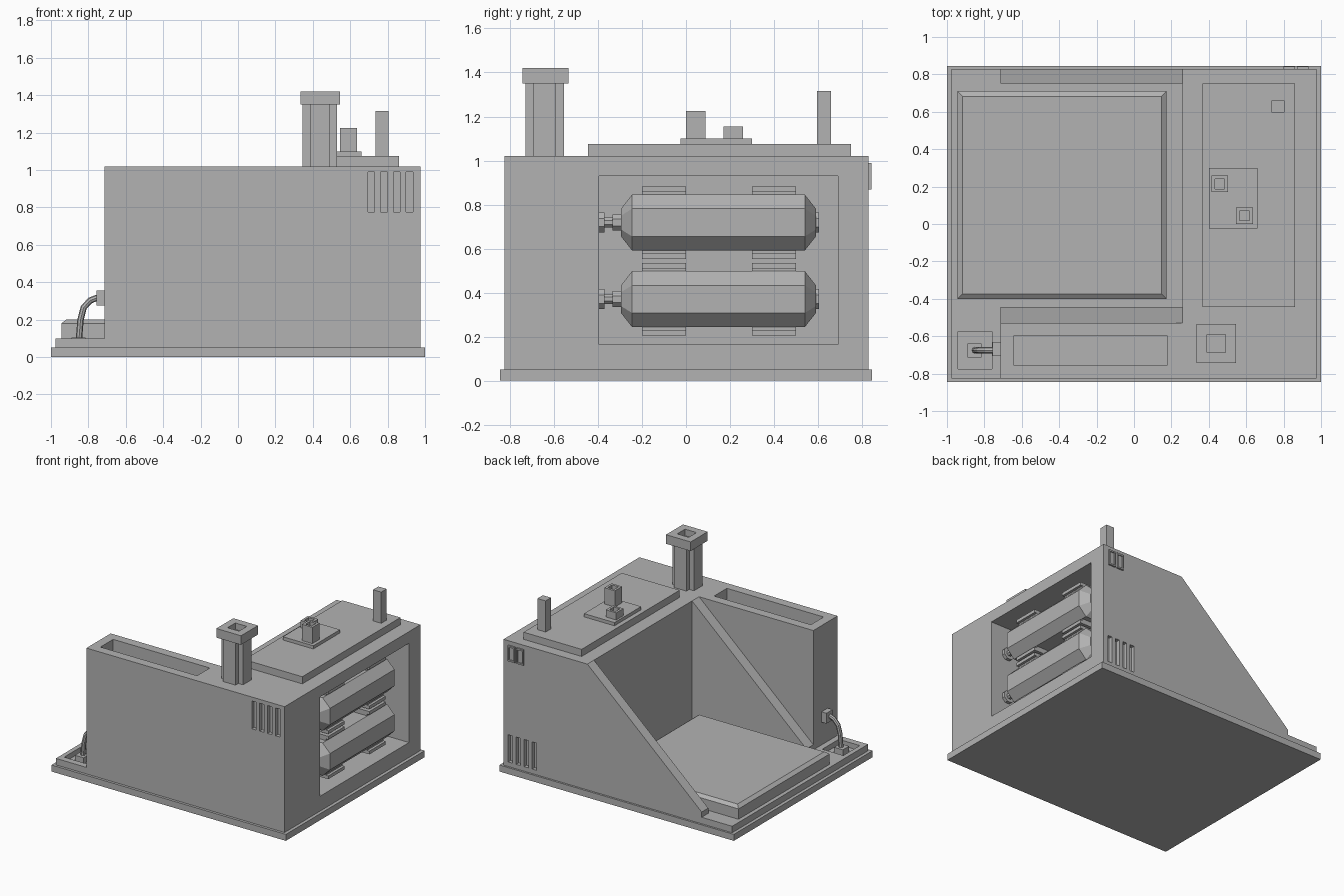
import bpy, bmesh, math
from mathutils import Vector

cube = bpy.data.objects.get("Cube")
if cube:
    bpy.data.objects.remove(cube, do_unlink=True)

grey = bpy.data.materials.new("plain_grey")
grey.use_nodes = True
colour = (0.45, 0.45, 0.45, 1)
grey.diffuse_color = colour
grey.node_tree.nodes["Principled BSDF"].inputs["Base Color"].default_value = colour


def finish(name, bm):
    bmesh.ops.recalc_face_normals(bm, faces=bm.faces)
    mesh = bpy.data.meshes.new(name)
    bm.to_mesh(mesh)
    bm.free()
    mesh.materials.append(grey)
    obj = bpy.data.objects.new(name, mesh)
    bpy.context.collection.objects.link(obj)
    return obj


def loft(name, rings):
    """Skin a list of equal-length point rings and cap both ends."""
    bm = bmesh.new()
    loops = [[bm.verts.new(p) for p in ring] for ring in rings]
    n = len(loops[0])
    for a, b in zip(loops, loops[1:]):
        for i in range(n):
            j = (i + 1) % n
            bm.faces.new((a[i], a[j], b[j], b[i]))
    bm.faces.new(loops[0])
    bm.faces.new(loops[-1])
    return finish(name, bm)


def rect(x, y, z, inset=0):
    (a, b), (c, d), i = x, y, inset
    return [(a + i, c + i, z), (b - i, c + i, z), (b - i, d - i, z), (a + i, d - i, z)]


def box(name, x, y, z):
    return loft(name, [rect(x, y, z[0]), rect(x, y, z[1])])


def hollow(name, x, y, z, rim, depth):
    """Box with a square well sunk into its top."""
    return loft(name, [rect(x, y, z[0]), rect(x, y, z[1]),
                       rect(x, y, z[1], rim), rect(x, y, z[1] - depth, rim)])


def prism(name, outline, y):
    return loft(name, [[(px, py, pz) for px, pz in outline] for py in y])


def cut(target, cutter):
    mod = target.modifiers.new("cut", "BOOLEAN")
    mod.operation = "DIFFERENCE"
    mod.solver = "EXACT"
    mod.object = cutter
    cutter.hide_render = True
    bpy.context.view_layer.objects.active = target
    bpy.ops.object.modifier_apply(modifier=mod.name)
    bpy.data.objects.remove(cutter, do_unlink=True)


# Base and low front step
box("base_slab", (-1, 1), (-0.845, 0.845), (0, 0.05))
step = box("side_step", (-0.975, -0.715), (-0.825, 0.83), (0.05, 0.1))
cut(step, box("well_cutter", (-0.94, -0.76), (-0.775, -0.575), (0.06, 0.2)))

# Main body: open bay with sloping cheek walls
body = box("main_body", (-0.715, 0.975), (-0.825, 0.83), (0.05, 1.02))
cut(body, box("bay_cutter", (-0.9, 0.26), (-0.445, 0.75), (0.1, 1.2)))
slope = (1.02 - 0.14) / (0.26 + 0.715)
cut(body, prism("slope_cutter",
                [(0.26 + 0.1, 1.02 + 0.1 * slope), (-0.9, 1.02 + 0.1 * slope),
                 (-0.9, 0.14 - 0.185 * slope), (-0.715, 0.14)], (-0.53, 1)))

# Top trough, tank recess and ventilation slots
cut(body, box("trough_cutter", (-0.645, 0.18), (-0.755, -0.6), (0.72, 1.2)))
cut(body, box("recess_cutter", (0.68, 1.2), (-0.395, 0.69), (0.165, 0.93)))
for i in range(4):
    x = 0.695 + 0.068 * i
    cut(body, box("front_slot_cutter", (x, x + 0.036), (-1, -0.795), (0.775, 0.99)))
    cut(body, box("back_slot_cutter", (x, x + 0.036), (0.8, 1), (0.085, 0.295)))

# Bay floor pad with a shallow chamfer
px, py = (-0.945, 0.175), (-0.4, 0.71)
loft("floor_pad", [rect(px, py, 0.1), rect(px, py, 0.18), rect(px, py, 0.2, 0.027)])

# Roof panel, vents and post
box("roof_panel", (0.365, 0.86), (-0.445, 0.75), (1.02, 1.075))
box("vent_plate", (0.4, 0.66), (-0.025, 0.3), (1.075, 1.1))
hollow("short_vent", (0.415, 0.503), (0.17, 0.258), (1.1, 1.155), 0.018, 0.04)
hollow("tall_vent", (0.545, 0.635), (0, 0.088), (1.1, 1.225), 0.018, 0.05)
box("roof_post", (0.735, 0.805), (0.595, 0.66), (1.075, 1.315))

# Chimney: cross-shaped shaft with a hollow cap
box("chimney_shaft_wide", (0.345, 0.53), (-0.695, -0.59), (1.02, 1.36))
box("chimney_shaft_deep", (0.385, 0.49), (-0.73, -0.555), (1.02, 1.36))
hollow("chimney_cap", (0.335, 0.545), (-0.742, -0.535), (1.35, 1.42), 0.056, 0.05)

# Small framed boxes high on the back
for x in (0.8, 0.872):
    frame = box("back_window", (x, x + 0.06), (0.82, 0.843), (0.868, 0.988))
    cut(frame, box("pane_cutter", (x + 0.01, x + 0.05), (0.835, 0.9), (0.88, 0.976)))


# Tanks with nozzles and clamps
def tank_ring(y, z, h, s):
    pts = [(h, s), (s, h), (-s, h), (-h, s), (-h, -s), (-s, -h), (s, -h), (h, -s)]
    return [(0.83 + a, y, z + b) for a, b in pts]


for tz in (0.718, 0.37):
    stations = ((-0.295, 0.5), (-0.245, 1), (0.54, 1), (0.59, 0.5))
    loft("tank", [tank_ring(y, tz, 0.127 * k, 0.063 * k) for y, k in stations])
    nozzle = ((-0.4, 0.045), (-0.37, 0.045), (-0.37, 0.022), (-0.335, 0.022),
              (-0.335, 0.036), (-0.29, 0.036))
    loft("tank_nozzle", [tank_ring(y, tz, r, r * 0.42) for y, r in nozzle])
    loft("tank_end_stub", [tank_ring(y, tz, 0.045, 0.019) for y in (0.58, 0.605)])
    for y in (-0.2, 0.3):
        box("tank_clamp", (0.73, 0.89), (y, y + 0.2), (tz - 0.155, tz + 0.155))
        for s in (-1, 1):
            zs = sorted((tz + s * 0.14, tz + s * 0.165))
            box("clamp_plate", (0.68, 0.91), (y, y + 0.2), zs)

# Bent pipe between the step and the body
box("pipe_foot", (-0.89, -0.815), (-0.715, -0.64), (0.06, 0.105))
box("pipe_bracket", (-0.757, -0.71), (-0.705, -0.63), (0.275, 0.355))
path = [(-0.85, 0.1), (-0.842, 0.2), (-0.825, 0.265), (-0.79, 0.303), (-0.75, 0.318)]
rings = []
for i, (x, z) in enumerate(path):
    a, b = path[max(i - 1, 0)], path[min(i + 1, len(path) - 1)]
    normal = Vector((a[1] - b[1], 0, b[0] - a[0])).normalized()
    ring = []
    for k in range(8):
        t = math.tau * k / 8
        ring.append(Vector((x, -0.675, z)) + 0.017 * (
            normal * math.cos(t) + Vector((0, 1, 0)) * math.sin(t)))
    rings.append(ring)
loft("bent_pipe", rings)
